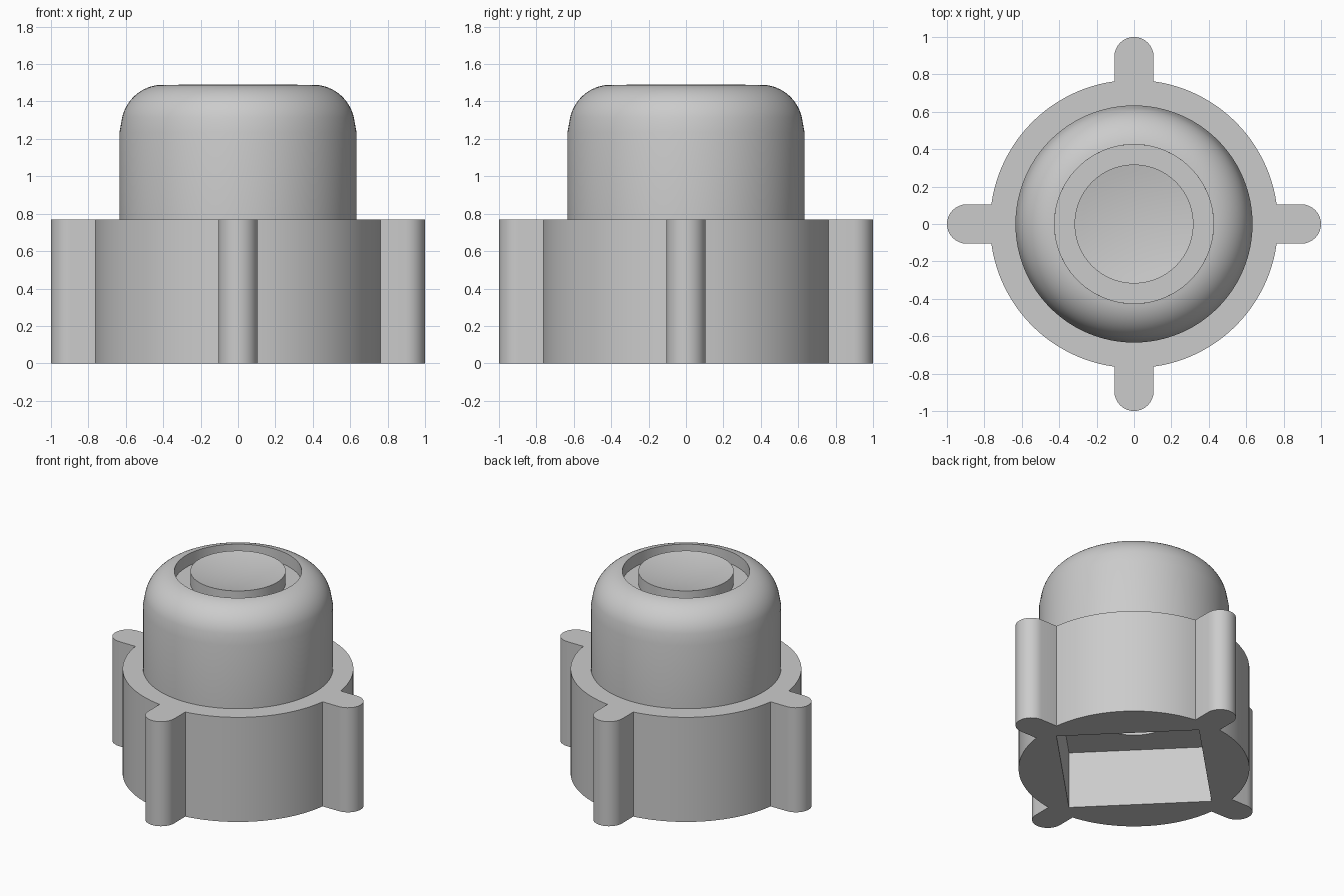
import bpy, bmesh
from math import sin, cos, asin, pi, radians

cube = bpy.data.objects.get("Cube")
if cube:
    bpy.data.objects.remove(cube)

# Main sizes
BASE_R, BASE_H = 0.77, 0.77
KNOB_R = 0.105
SOCKET_R, SOCKET_H = 0.675, 0.42
BORE_R, BORE_TOP = 0.28, 1.1
CAP_R, TOP = 0.634, 1.49

grey = bpy.data.materials.new("plain_grey")
grey.use_nodes = True
colour = (0.6, 0.6, 0.6, 1)
grey.diffuse_color = colour
grey.node_tree.nodes["Principled BSDF"].inputs["Base Color"].default_value = colour


def finish(bm, name):
    bmesh.ops.remove_doubles(bm, verts=bm.verts, dist=1e-5)
    bmesh.ops.recalc_face_normals(bm, faces=bm.faces)
    mesh = bpy.data.meshes.new(name)
    bm.to_mesh(mesh)
    bm.free()
    mesh.materials.append(grey)
    obj = bpy.data.objects.new(name, mesh)
    bpy.context.collection.objects.link(obj)
    bpy.ops.object.select_all(action='DESELECT')
    obj.select_set(True)
    bpy.context.view_layer.objects.active = obj
    bpy.ops.object.shade_smooth_by_angle(angle=radians(30))
    return obj


def lathe(name, profile, steps=96):
    bm = bmesh.new()
    verts = [bm.verts.new((r, 0, z)) for r, z in profile]
    edges = [bm.edges.new(pair) for pair in zip(verts, verts[1:])]
    bmesh.ops.spin(bm, geom=verts + edges, cent=(0, 0, 0), axis=(0, 0, 1),
                   angle=2 * pi, steps=steps)
    return finish(bm, name)


def arc(cx, cy, r, start, end, n):
    return [(cx + r * cos(start + (end - start) * i / n),
             cy + r * sin(start + (end - start) * i / n)) for i in range(n + 1)]


def ring(bm, points, z):
    return [bm.verts.new((x, y, z)) for x, y in points]


def wall(bm, low, high):
    for i in range(len(low)):
        bm.faces.new((low[i - 1], low[i], high[i], high[i - 1]))


def fill_between(bm, outer, inner):
    edges = []
    for loop in (outer, inner):
        for i in range(len(loop)):
            pair = (loop[i - 1], loop[i])
            edges.append(bm.edges.get(pair) or bm.edges.new(pair))
    bmesh.ops.triangle_fill(bm, use_beauty=True, edges=edges)


# Base outline: four round-ended grips joined by arcs
half = asin(KNOB_R / BASE_R)
quarter = arc(1 - KNOB_R, 0, KNOB_R, -pi / 2, pi / 2, 16)
quarter += arc(0, 0, BASE_R, half, pi / 2 - half, 24)
outline = []
for k in range(4):
    c, s = round(cos(k * pi / 2)), round(sin(k * pi / 2))
    outline += [(x * c - y * s, x * s + y * c) for x, y in quarter]
square = arc(0, 0, SOCKET_R, 0, 2 * pi, 4)[:-1]
circle = arc(0, 0, BORE_R, 0, 2 * pi, 64)[:-1]

# Gripped base with a square socket whose corners point at the grips
bm = bmesh.new()
bottom, top = ring(bm, outline, 0), ring(bm, outline, BASE_H)
mouth, ceiling = ring(bm, square, 0), ring(bm, square, SOCKET_H)
bore_low, bore_high = ring(bm, circle, SOCKET_H), ring(bm, circle, BASE_H)
wall(bm, bottom, top)
wall(bm, mouth, ceiling)
wall(bm, bore_low, bore_high)
fill_between(bm, bottom, mouth)
fill_between(bm, ceiling, bore_low)
fill_between(bm, top, bore_high)
finish(bm, "gripped_base")

# Rounded cap with a recess in its top
shoulder = arc(0.40, 1.265, TOP - 1.265, radians(13), radians(83.6), 14)
lathe("rounded_cap",
      [(0, BORE_TOP), (BORE_R, BORE_TOP), (BORE_R, BASE_H), (CAP_R, BASE_H),
       (CAP_R, 1.235)] + shoulder + [(0.425, 1.40), (0, 1.40)])

# Slightly dished centre button
BUTTON_R, DISH = 0.318, 0.03
dish = [(BUTTON_R * t / 8, TOP - DISH * (1 - (t / 8) ** 2)) for t in range(8, -1, -1)]
lathe("centre_button", [(0, 1.40), (BUTTON_R, 1.40)] + dish)
